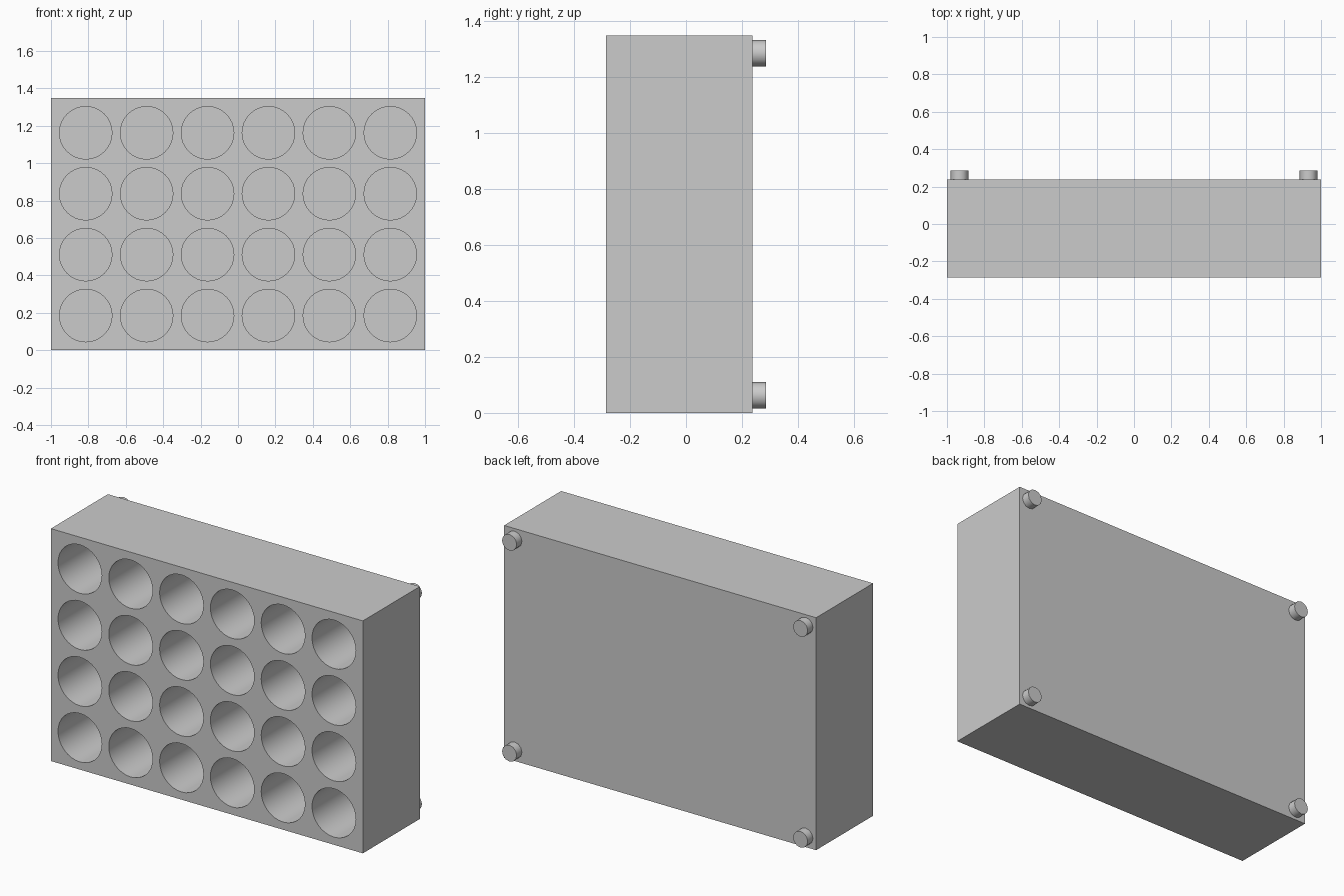
import bpy
from math import pi

if "Cube" in bpy.data.objects:
    bpy.data.objects.remove(bpy.data.objects["Cube"])

FRONT, BACK, HEIGHT = -0.285, 0.237, 1.347
PITCH, HOLE_R, HOLE_DEPTH = 0.3257, 0.1405, 0.475
MID_Z = HEIGHT / 2


def rod(name, x, z, y0, y1, radius, sides):
    """Cylinder lying along y from y0 to y1."""
    bpy.ops.mesh.primitive_cylinder_add(
        vertices=sides, radius=radius, depth=y1 - y0,
        location=(x, (y0 + y1) / 2, z), rotation=(pi / 2, 0, 0))
    ob = bpy.context.object
    ob.name = name
    return ob


# Block body
bpy.ops.mesh.primitive_cube_add(size=1, location=(0, (FRONT + BACK) / 2, MID_Z))
block = bpy.context.object
block.name = "rack_block"
block.scale = (2, BACK - FRONT, HEIGHT)
bpy.ops.object.transform_apply(location=True, rotation=True, scale=True)

# 6 x 4 grid of blind round holes, cut from the front
cutters = [rod("hole_cutter", (i - 2.5) * PITCH, MID_Z + (j - 1.5) * PITCH,
               FRONT - 0.1, FRONT + HOLE_DEPTH, HOLE_R, 32)
           for i in range(6) for j in range(4)]
bpy.ops.object.select_all(action='DESELECT')
for c in cutters:
    c.select_set(True)
bpy.context.view_layer.objects.active = cutters[0]
bpy.ops.object.join()
cutter = bpy.context.object

cut = block.modifiers.new("holes", 'BOOLEAN')
cut.object = cutter
cut.operation = 'DIFFERENCE'
cut.solver = 'EXACT'
bpy.ops.object.select_all(action='DESELECT')
block.select_set(True)
bpy.context.view_layer.objects.active = block
bpy.ops.object.modifier_apply(modifier=cut.name)
bpy.data.objects.remove(cutter, do_unlink=True)
bpy.ops.object.shade_smooth_by_angle(angle=pi / 6)

# Four small round feet on the back corners
for sx in (-1, 1):
    for sz in (-1, 1):
        rod("back_foot", sx * 0.933, MID_Z + sz * 0.611, BACK - 0.005, 0.285, 0.047, 12)
        bpy.ops.object.shade_smooth_by_angle(angle=pi / 4)
